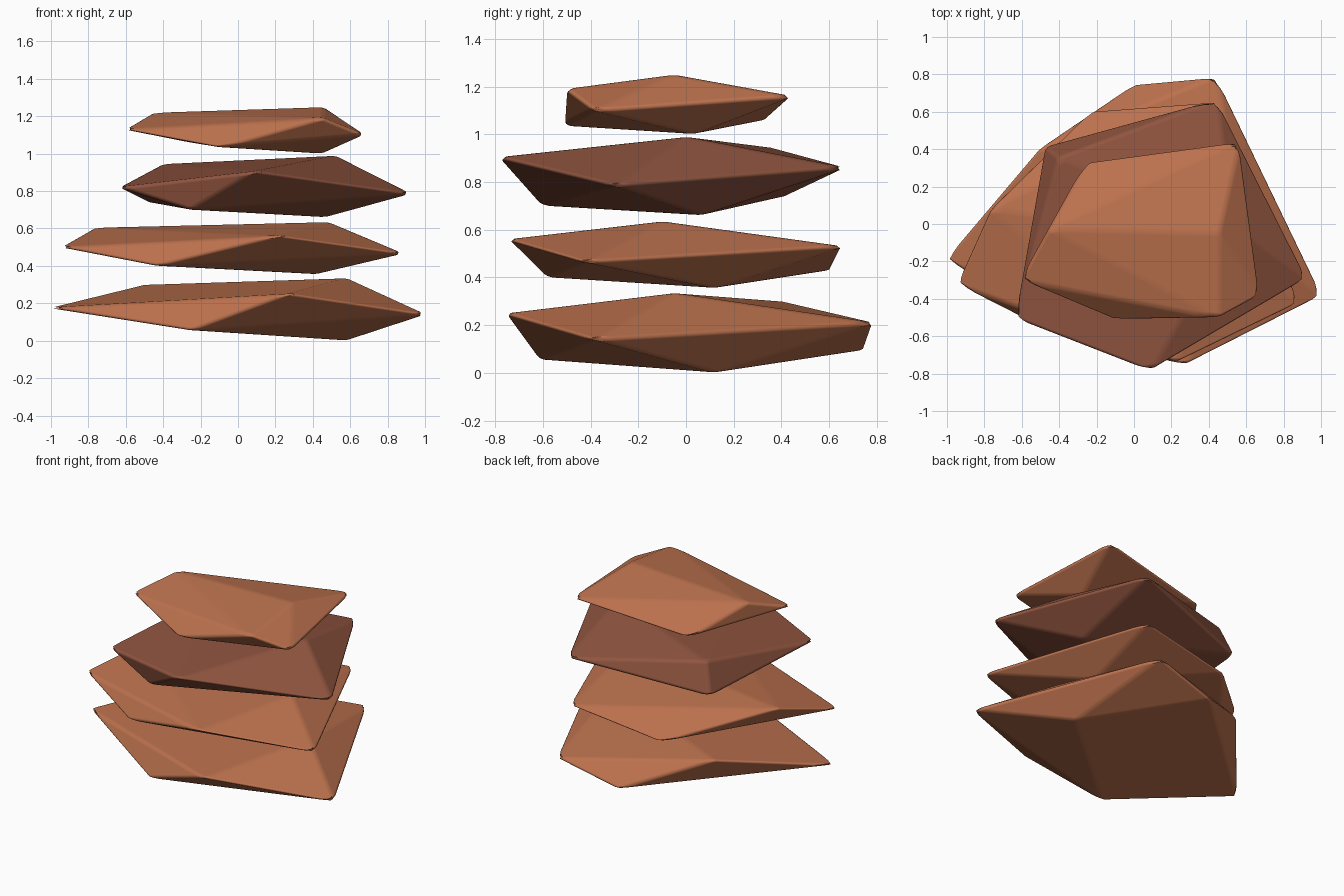
import bpy
import bmesh
import math
from mathutils import Vector

BEVEL_WIDTH = 0.02
TIP_GROWTH = 1.015   # makes up for the tips trimmed by the bevel

# Remove the default cube
default_cube = bpy.data.objects.get("Cube")
if default_cube:
    bpy.data.objects.remove(default_cube, do_unlink=True)


def make_material(name, colour):
    material = bpy.data.materials.new(name)
    material.use_nodes = True
    material.diffuse_color = colour
    shader = material.node_tree.nodes["Principled BSDF"]
    shader.inputs["Base Color"].default_value = colour
    shader.inputs["Roughness"].default_value = 0.8
    return material


def make_slab(name, material, **corners):
    """Wrap a faceted stone around its named corners and soften the edges."""
    points = [Vector(corner) for corner in corners.values()]
    centre = sum(points, Vector()) / len(points)
    growth = Vector((TIP_GROWTH, TIP_GROWTH, 1))

    bm = bmesh.new()
    for point in points:
        bm.verts.new(centre + (point - centre) * growth)
    hull = bmesh.ops.convex_hull(bm, input=bm.verts)
    loose = [v for v in hull["geom_interior"] if isinstance(v, bmesh.types.BMVert)]
    bmesh.ops.delete(bm, geom=loose, context="VERTS")
    bmesh.ops.dissolve_limit(bm, angle_limit=math.radians(3),
                             verts=bm.verts, edges=bm.edges)
    bmesh.ops.recalc_face_normals(bm, faces=bm.faces)

    mesh = bpy.data.meshes.new(name)
    bm.to_mesh(mesh)
    bm.free()
    mesh.materials.append(material)
    slab = bpy.data.objects.new(name, mesh)
    bpy.context.collection.objects.link(slab)

    # Rounded edges
    bevel = slab.modifiers.new("soft_edges", "BEVEL")
    bevel.width = BEVEL_WIDTH
    bevel.segments = 3
    bevel.limit_method = "NONE"
    bevel.harden_normals = True

    bpy.ops.object.select_all(action="DESELECT")
    slab.select_set(True)
    bpy.context.view_layer.objects.active = slab
    bpy.ops.object.shade_smooth_by_angle(angle=math.radians(40))
    return slab


clay = make_material("orange_clay", (0.5, 0.165, 0.075, 1))
dark_clay = make_material("dark_clay", (0.28, 0.09, 0.05, 1))

# Bottom slab, the widest
make_slab("bottom_slab", clay,
          left_tip=(-1, -.19, .175), front_tip=(.27, -.75, .25),
          right_tip=(1, -.38, .14), back_tip=(.44, .78, .21),
          top_peak=(.58, -.05, .335), top_shoulder=(-.5, .4, .3),
          under_peak=(.58, .12, 0), under_front=(-.25, -.61, .055),
          under_back=(0, .74, .095))

# Lower middle slab
make_slab("lower_middle_slab", clay,
          left_tip=(-.94, -.32, .5), front_tip=(.22, -.74, .56),
          right_tip=(.88, -.42, .465), back_tip=(.43, .65, .53),
          top_peak=(.48, -.1, .635), top_shoulder=(-.76, .08, .605),
          under_peak=(.42, .12, .355), under_front=(-.43, -.58, .4),
          under_back=(-.23, .6, .43))

# Upper middle slab, the dark one
make_slab("upper_middle_slab", dark_clay,
          left_tip=(-.63, -.5, .82), front_tip=(.09, -.78, .905),
          right_tip=(.92, -.29, .785), back_tip=(.44, .66, .86),
          top_peak=(.52, 0, .99), top_shoulder=(-.4, .35, .945),
          under_peak=(.47, .06, .66), under_front=(-.25, -.6, .7),
          under_back=(-.47, .41, .74))

# Top slab, the smallest
make_slab("top_slab", clay,
          left_tip=(-.6, -.3, 1.13), front_tip=(.45, -.5, 1.19),
          right_tip=(.67, -.38, 1.1), back_tip=(.56, .44, 1.16),
          top_peak=(.45, -.05, 1.25), top_shoulder=(-.45, -.03, 1.22),
          under_peak=(.45, .03, 1), under_front=(-.1, -.51, 1.035),
          under_back=(-.25, .33, 1.06))
